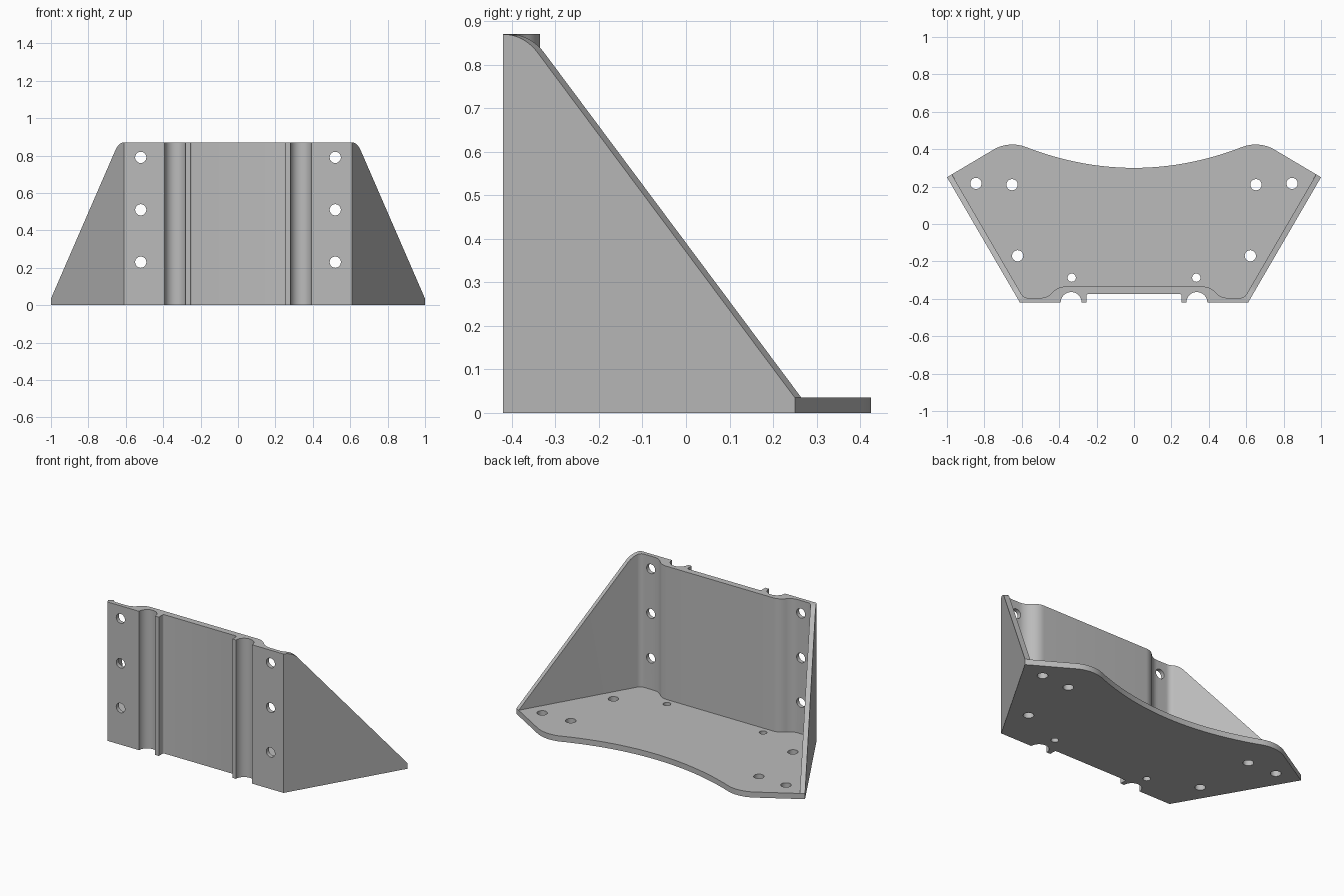
import bpy, bmesh
from math import sin, cos, radians
from mathutils import Matrix, Vector

if "Cube" in bpy.data.objects:
    bpy.data.objects.remove(bpy.data.objects["Cube"])

HEIGHT, PLATE = 0.87, 0.035
CORNER, TIP = Vector((0.61, -0.42, 0)), Vector((1.0, 0.25, 0))
SIDE = (TIP - CORNER).normalized()          # direction along a side wall
INWARD = Vector((-SIDE.y, SIDE.x, 0))
LENGTH = (TIP - CORNER).length
THICK = 0.03

grey = bpy.data.materials.new("grey metal")
grey.use_nodes = True
colour = (0.5, 0.5, 0.5, 1)
grey.diffuse_color = colour
grey.node_tree.nodes["Principled BSDF"].inputs["Base Color"].default_value = colour


def arc(cx, cy, r, start, end, n=10):
    angles = [radians(start + (end - start) * i / n) for i in range(n + 1)]
    return [(cx + r * cos(a), cy + r * sin(a)) for a in angles]


def mirrored(half):
    """Close a right-hand half outline with its mirror image."""
    return half + [(-x, y) for x, y in reversed(half) if abs(x) > 1e-6]


def prism(bm, points, depth, matrix=Matrix()):
    verts = [bm.verts.new(matrix @ Vector((x, y, 0))) for x, y in points]
    face = bm.faces.new(verts)
    out = bmesh.ops.extrude_face_region(bm, geom=[face])
    moved = [v for v in out["geom"] if isinstance(v, bmesh.types.BMVert)]
    offset = matrix.to_3x3() @ Vector((0, 0, depth))
    bmesh.ops.translate(bm, verts=moved, vec=offset)


def finish(name, bm):
    bmesh.ops.recalc_face_normals(bm, faces=bm.faces)
    mesh = bpy.data.meshes.new(name)
    bm.to_mesh(mesh)
    bm.free()
    mesh.materials.append(grey)
    obj = bpy.data.objects.new(name, mesh)
    bpy.context.collection.objects.link(obj)
    return obj


def combine(target, tool, operation):
    tool.hide_render = True
    mod = target.modifiers.new(operation, "BOOLEAN")
    mod.operation, mod.solver, mod.object = operation, "EXACT", tool
    bpy.context.view_layer.objects.active = target
    bpy.ops.object.modifier_apply(modifier=mod.name)
    bpy.data.objects.remove(tool)


# Shared front outline: centre recess, lip, round groove, flat flange
front = [(0, -0.375)] + arc(0.245, -0.385, 0.01, 90, 0, 4)
front += [(0.255, -0.42)] + arc(0.336, -0.42, 0.056, 180, 0, 24)
front += [CORNER.xy[:], TIP.xy[:]]

# Base plate with a curved rear edge
rear = arc(0.65, 0.425 - 0.2, 0.2, 60, 110, 14)
x_end = rear[-1][0]
rear += [(x_end * t / 16, 0.30 + (x_end * t / 16) ** 2 / 3) for t in range(15, -1, -1)]
half = front + rear
bm = bmesh.new()
prism(bm, half[:-1] + [half[-1]] + [(-x, y) for x, y in reversed(half[1:-1])], PLATE)
bracket = finish("mounting_bracket", bm)

# Front wall and side walls as one profile, inner face with soft bends
inner_tip = TIP + INWARD * THICK
inner = [inner_tip.xy[:]] + arc(0.567, -0.355, 0.04, -30, -90, 8)
inner += arc(0.5, -0.395 + 0.0855, 0.0855, -90, -139.5, 8)
inner += arc(0.37, -0.335 - 0.0855, 0.0855, 40.5, 90, 8)
inner += [(0, -0.335)]
half = front + inner
bm = bmesh.new()
prism(bm, half + [(-x, y) for x, y in reversed(half[1:-1])], HEIGHT)
combine(bracket, finish("walls", bm), "UNION")

# Sloping top edge of each side wall
slope = arc(0, HEIGHT - 0.12, 0.12, 90, 40.8, 10)
slope += [(LENGTH, PLATE), (0.9, PLATE), (0.9, 1), (0, 1)]
frame = Matrix((SIDE, Vector((0, 0, 1)), INWARD)).transposed().to_4x4()
frame.translation = CORNER - INWARD * 0.05
for flip in (1, -1):
    bm = bmesh.new()
    prism(bm, slope, 0.2, Matrix.Diagonal((flip, 1, 1, 1)) @ frame)
    combine(bracket, finish("slope_cutter", bm), "DIFFERENCE")

# Bolt holes through the base plate and the front wall
bm = bmesh.new()
for side in (1, -1):
    for x, y, r in ((0.845, 0.217, 0.03), (0.652, 0.21, 0.03),
                    (0.622, -0.17, 0.03), (0.333, -0.287, 0.022)):
        prism(bm, arc(side * x, y, r, 0, 345, 23), 0.2, Matrix.Translation((0, 0, -0.1)))
    for z in (0.23, 0.51, 0.79):
        turn = Matrix.Translation((0, -0.3, 0)) @ Matrix.Rotation(radians(90), 4, "X")
        prism(bm, arc(side * 0.52, z, 0.03, 0, 345, 23), 0.2, turn)
combine(bracket, finish("hole_cutter", bm), "DIFFERENCE")

# Smooth bends with crisp edges
bpy.ops.object.select_all(action="DESELECT")
bracket.select_set(True)
bpy.context.view_layer.objects.active = bracket
bpy.ops.object.shade_smooth_by_angle(angle=radians(30))
